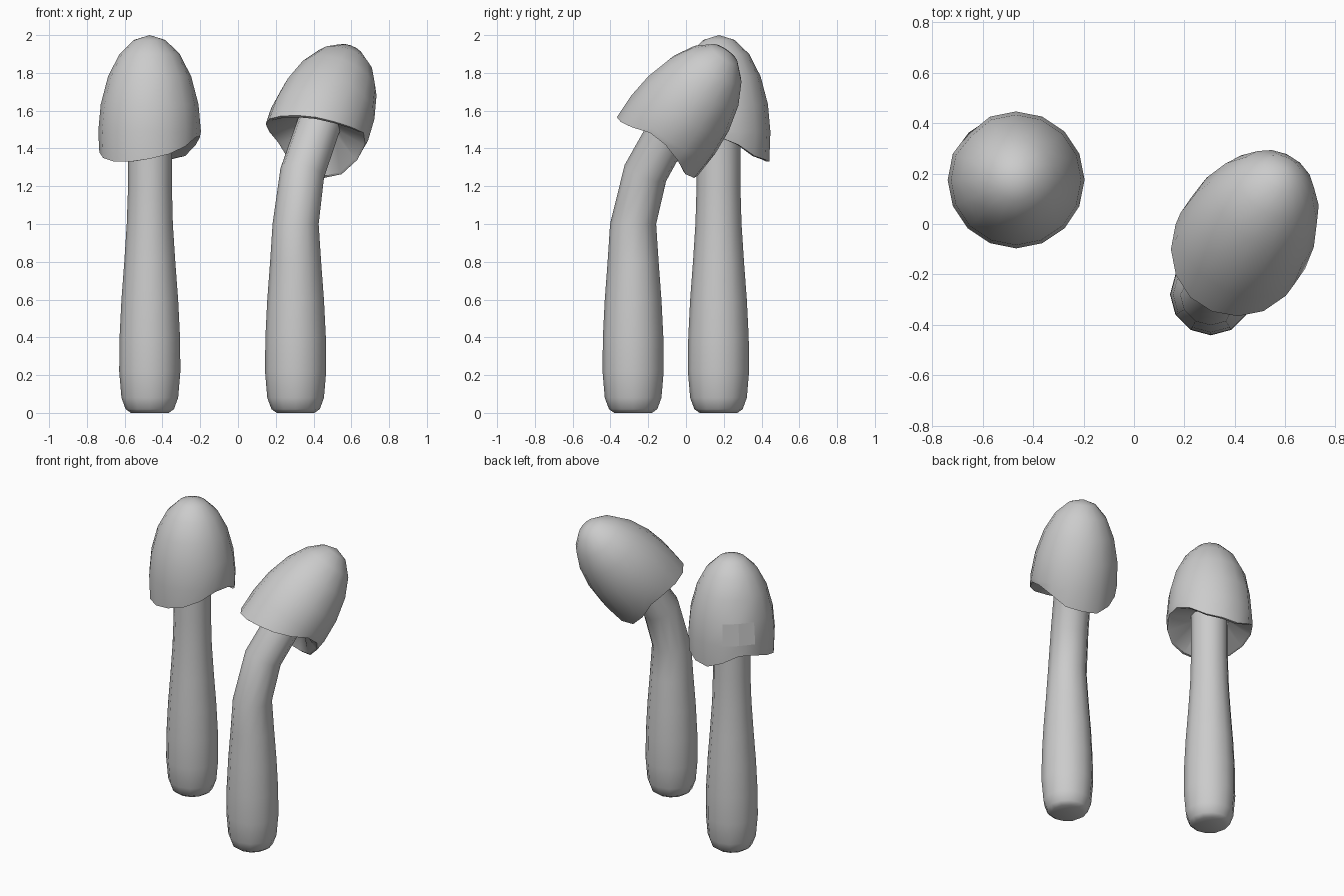
import bpy, bmesh, math
from mathutils import Vector

cube = bpy.data.objects.get("Cube")
if cube:
    bpy.data.objects.remove(cube)

grey = bpy.data.materials.new("plain grey")
grey.use_nodes = True
colour = (0.6, 0.6, 0.6, 1)
grey.diffuse_color = colour
grey.node_tree.nodes["Principled BSDF"].inputs["Base Color"].default_value = colour

UP = Vector((0, 0, 1))


def circle(radius, z, sides):
    """Points of a level ring about the z axis."""
    return [Vector((radius * math.cos(a), radius * math.sin(a), z))
            for a in (math.tau * i / sides for i in range(sides))]


def loft(name, rings, start, end, smooth_angle):
    """Skin a list of rings, closing each end with a fan to a point."""
    bm = bmesh.new()
    rows = [[bm.verts.new(p) for p in ring] for ring in rings]
    n = len(rows[0])
    for low, high in zip(rows, rows[1:]):
        for i in range(n):
            j = (i + 1) % n
            bm.faces.new((low[i], low[j], high[j], high[i]))
    for row, point in ((rows[0], start), (rows[-1], end)):
        tip = bm.verts.new(point)
        for i in range(n):
            bm.faces.new((row[i], row[(i + 1) % n], tip))
    bmesh.ops.recalc_face_normals(bm, faces=bm.faces)
    mesh = bpy.data.meshes.new(name)
    bm.to_mesh(mesh)
    bm.free()
    mesh.materials.append(grey)
    obj = bpy.data.objects.new(name, mesh)
    bpy.context.collection.objects.link(obj)
    bpy.ops.object.select_all(action='DESELECT')
    obj.select_set(True)
    bpy.context.view_layer.objects.active = obj
    bpy.ops.object.shade_smooth_by_angle(angle=math.radians(smooth_angle))
    return obj


# Cap: half ellipsoid, ragged skirt and a shallow hollow underside
SIDES = 16
HEIGHT, RADIUS = 0.53, 0.272
RIM = [0.01, 0.05, 0.11, 0.13, 0.14, 0.10, 0.05, 0.06,
       0.09, 0.12, 0.14, 0.14, 0.125, 0.10, 0.06, 0.01]


def cap(name, centre, axis, dented=False):
    ceiling = circle(0.10, 0.02, SIDES)
    inner = circle(0.25, 0, SIDES)
    outer = circle(0.266, 0, SIDES)
    for ring in (inner, outer):
        for p, drop in zip(ring, RIM):
            p.z = -drop
    dome = []
    for lat in (2, 18, 36, 54, 72):
        a = math.radians(lat)
        dome.append(circle(RADIUS * math.cos(a), HEIGHT * math.sin(a), SIDES))
    if dented:
        # Flattened panel on the back corner
        for ring in dome[:2]:
            ring[6].x *= 0.96
            ring[6].y *= 0.96
    obj = loft(name, [ceiling, inner, outer] + dome,
               (0, 0, 0.03), (0, 0, HEIGHT), 40)
    if dented:
        for i in (5, 6):
            obj.data.polygons[3 * SIDES + i].use_smooth = False
    turn = UP.rotation_difference(Vector(axis)).to_matrix().to_4x4()
    obj.data.transform(turn)
    obj.location = centre
    return obj


# Stem: swollen foot, narrowing to the neck
FOOT = [(0.0, 0.10), (0.02, 0.128), (0.08, 0.15), (0.22, 0.162),
        (0.40, 0.16), (0.60, 0.15), (0.80, 0.135), (1.00, 0.122)]


def stem(name, x, y, neck):
    rings = []
    for z, r in FOOT:
        rings.append([p + Vector((x, y, 0)) for p in circle(r, z, 12)])
    for centre, r, tilt in neck:
        lean = Vector((0.5, 0.866, 0)) * math.sin(math.radians(tilt))
        turn = UP.rotation_difference(lean + UP * math.cos(math.radians(tilt)))
        rings.append([turn @ p + Vector(centre) for p in circle(r, 0, 12)])
    return loft(name, rings, (x, y, 0.015), neck[-1][0], 50)


# Upright mushroom
cap("upright_cap", (-0.468, 0.175, 1.47), UP, dented=True)
stem("upright_stem", -0.467, 0.172,
     [((-0.466, 0.172, 1.2), 0.116, 0), ((-0.466, 0.172, 1.52), 0.116, 0)])

# Leaning mushroom
tilt, heading = math.radians(40), math.radians(60)
axis = (math.sin(tilt) * math.cos(heading),
        math.sin(tilt) * math.sin(heading), math.cos(tilt))
cap("leaning_cap", (0.426, -0.077, 1.513), axis)
stem("leaning_stem", 0.305, -0.28,
     [((0.34, -0.215, 1.27), 0.118, 25), ((0.43, -0.07, 1.53), 0.116, 38)])
